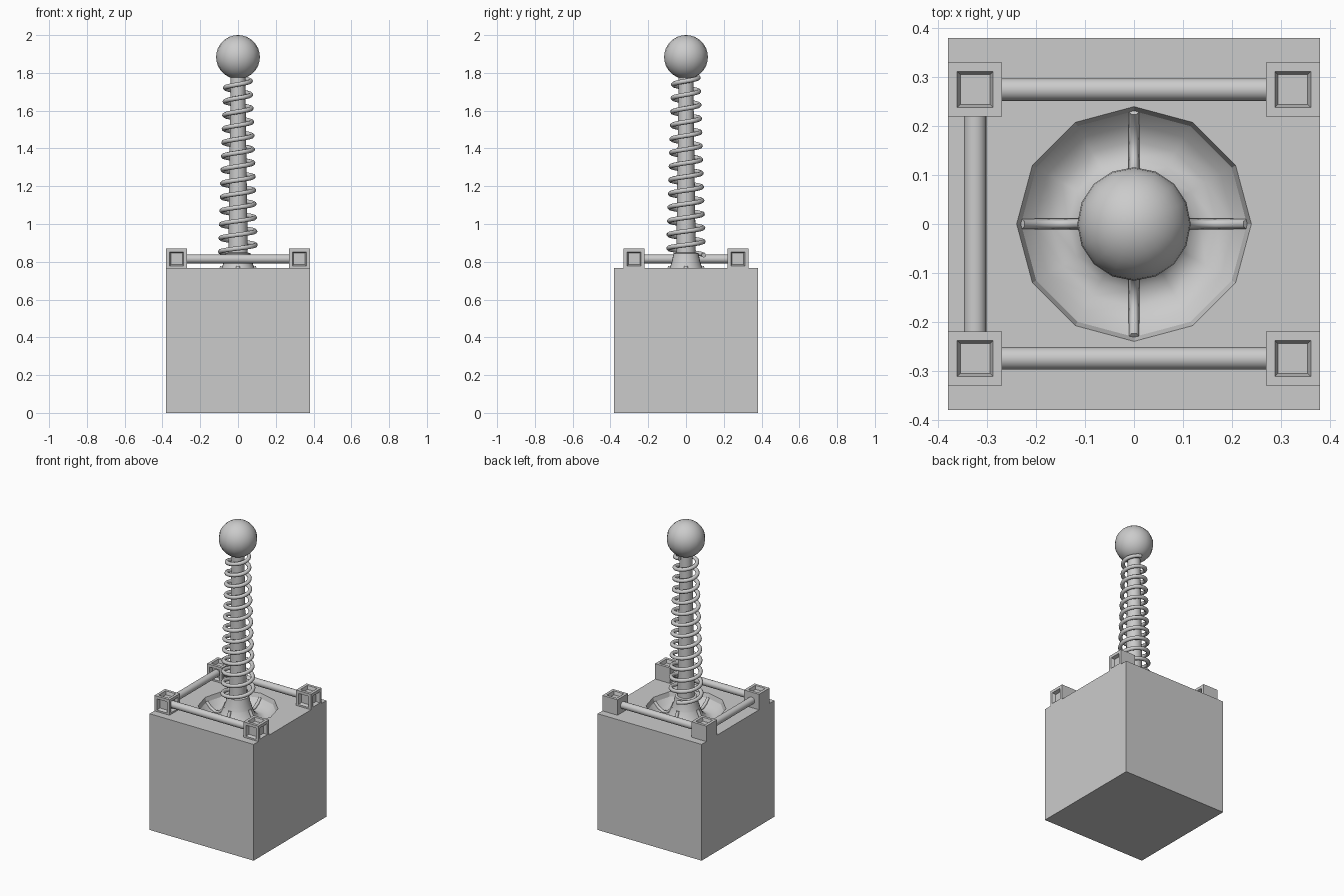
import bpy, bmesh
from math import sin, cos, pi, radians
from mathutils import Vector, Matrix

if "Cube" in bpy.data.objects:
    bpy.data.objects.remove(bpy.data.objects["Cube"])

TOP = 0.768


def finish(name, bm, smooth=None):
    bmesh.ops.recalc_face_normals(bm, faces=bm.faces)
    me = bpy.data.meshes.new(name)
    bm.to_mesh(me)
    bm.free()
    ob = bpy.data.objects.new(name, me)
    bpy.context.collection.objects.link(ob)
    if smooth:
        bpy.ops.object.select_all(action='DESELECT')
        bpy.context.view_layer.objects.active = ob
        ob.select_set(True)
        bpy.ops.object.shade_smooth_by_angle(angle=radians(smooth))
    return ob


def lathe(name, profile, n, smooth=40):
    bm = bmesh.new()
    rings = [[bm.verts.new((r * cos(2 * pi * i / n), r * sin(2 * pi * i / n), z))
              for i in range(n)] for r, z in profile]
    for a, b in zip(rings, rings[1:]):
        for i in range(n):
            j = (i + 1) % n
            bm.faces.new((a[i], a[j], b[j], b[i]))
    return finish(name, bm, smooth)


def tube(name, points, radius, res):
    cu = bpy.data.curves.new(name, 'CURVE')
    cu.dimensions = '3D'
    cu.bevel_depth, cu.bevel_resolution, cu.use_fill_caps = radius, res, True
    sp = cu.splines.new('POLY')
    sp.points.add(len(points) - 1)
    for p, co in zip(sp.points, points):
        p.co = (*co, 1)
    ob = bpy.data.objects.new(name, cu)
    bpy.context.collection.objects.link(ob)
    bpy.ops.object.select_all(action='DESELECT')
    bpy.context.view_layer.objects.active = ob
    ob.select_set(True)
    bpy.ops.object.convert(target='MESH')
    return bpy.context.object


# Base block with a twelve-sided opening in its top face
bm = bmesh.new()
bmesh.ops.create_cube(bm, size=1, matrix=Matrix.Translation((0, 0, TOP / 2))
                      @ Matrix.Diagonal((0.76, 0.76, TOP, 1)))
top = max(bm.faces, key=lambda f: f.calc_center_median().z)
outer = list(top.edges)
bmesh.ops.delete(bm, geom=[top], context='FACES_ONLY')
ring = [bm.verts.new((0.24 * cos(i * pi / 6), 0.24 * sin(i * pi / 6), TOP)) for i in range(12)]
inner = [bm.edges.new((ring[i], ring[i - 1])) for i in range(12)]
bmesh.ops.triangle_fill(bm, edges=outer + inner, use_beauty=True, normal=(0, 0, 1))
finish("base_block", bm)

# Recess wall and bowl rising into the flared boot around the stick
lathe("recess_wall", [(0.24, TOP), (0.231, 0.74)], 12, 20)
bowl = [(0.231, 0.74), (0.205, 0.712), (0.17, 0.693), (0.135, 0.695),
        (0.105, 0.725), (0.085, 0.772)]
lathe("bowl", bowl, 12, 60)
lathe("boot", [(0.085, 0.772), (0.075, 0.80), (0.066, 0.845), (0.045, 0.85)], 24)

# Four ribs following the bowl
for k in range(4):
    c, s = round(cos(k * pi / 2)), round(sin(k * pi / 2))
    tube("bowl_rib", [(r * c, r * s, z + 0.002) for r, z in bowl], 0.011, 1)

# Corner blocks with square sockets on the top, front and right faces
for x in (-0.325, 0.325):
    for y in (-0.275, 0.275):
        bm = bmesh.new()
        bmesh.ops.create_cube(bm, size=0.11, matrix=Matrix.Translation((x, y, 0.815)))
        bm.normal_update()
        for d in ((1, 0, 0), (0, -1, 0), (0, 0, 1)):
            f = [g for g in bm.faces if len(g.verts) == 4
                 and g.normal.dot(Vector(d)) > 0.99 and g.calc_area() > 0.01]
            bmesh.ops.inset_individual(bm, faces=f, thickness=0.026)
            bmesh.ops.inset_individual(bm, faces=f, thickness=0.009, depth=-0.022)
        finish("corner_block", bm)


# Rails on the front, back and left sides
def rail(name, loc, length, axis):
    bm = bmesh.new()
    bmesh.ops.create_cone(bm, cap_ends=True, segments=20, radius1=0.023, radius2=0.023,
                          depth=length, matrix=Matrix.Translation(loc)
                          @ Matrix.Rotation(pi / 2, 4, axis))
    finish(name, bm, 40)


rail("front_rail", (0, -0.275, 0.815), 0.58, 'Y')
rail("back_rail", (0, 0.275, 0.815), 0.58, 'Y')
rail("left_rail", (-0.325, 0, 0.815), 0.48, 'X')

# Stick, slightly tapered, with a ball on top
lathe("stick", [(0.052, 0.80), (0.038, 1.82)], 24)
bm = bmesh.new()
bmesh.ops.create_uvsphere(bm, u_segments=16, v_segments=16, radius=0.116,
                          matrix=Matrix.Translation((0, 0, 1.884)))
finish("ball", bm, 60)

# Tapering coil spring around the stick
turns, steps = 13, 20
coil = []
for i in range(turns * steps + 1):
    t = i / (turns * steps)
    a = pi / 2 + 2 * pi * turns * t
    r = 0.094 - 0.028 * t
    coil.append((r * cos(a), r * sin(a), 0.835 + 0.94 * t))
tube("spring", coil, 0.0125, 2)
